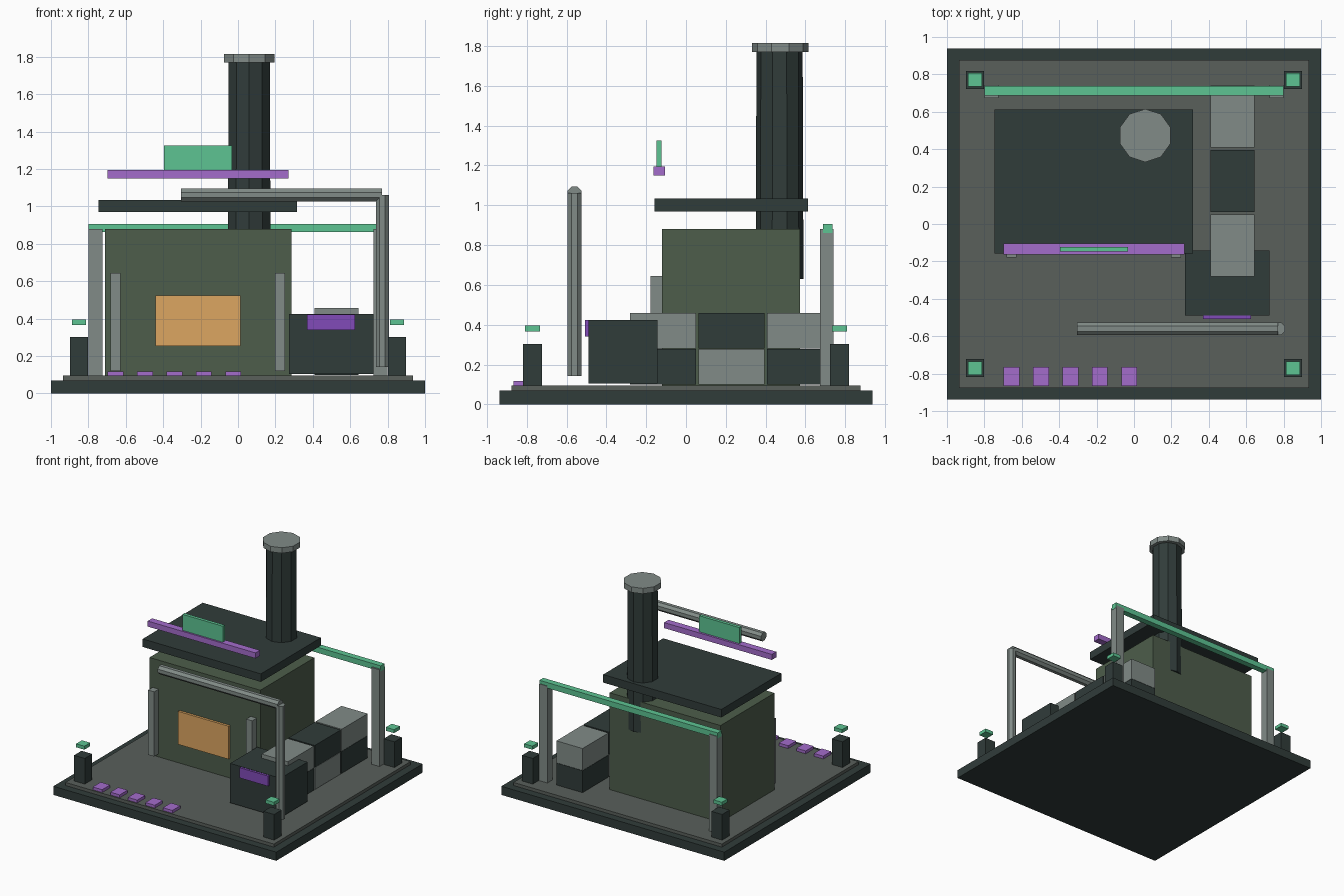
import bpy, bmesh
from math import radians
from mathutils import Matrix

if "Cube" in bpy.data.objects:
    bpy.data.objects.remove(bpy.data.objects["Cube"])


def mat(name, r, g, b):
    m = bpy.data.materials.new(name)
    m.diffuse_color = (r, g, b, 1)
    m.use_nodes = True
    m.node_tree.nodes["Principled BSDF"].inputs["Base Color"].default_value = m.diffuse_color
    return m


DARK = mat("dark_metal", 0.03, 0.045, 0.042)
PLATE = mat("plate_metal", 0.10, 0.115, 0.105)
STEEL = mat("steel", 0.22, 0.26, 0.245)
OLIVE = mat("olive_paint", 0.075, 0.11, 0.07)
AMBER = mat("amber_glow", 0.72, 0.38, 0.12)
GREEN = mat("green_light", 0.11, 0.55, 0.29)
PURPLE = mat("purple_light", 0.37, 0.15, 0.60)
VIOLET = mat("violet_screen", 0.22, 0.07, 0.48)


def finish(name, bm, m):
    me = bpy.data.meshes.new(name)
    bm.to_mesh(me)
    bm.free()
    me.materials.append(m)
    ob = bpy.data.objects.new(name, me)
    bpy.context.collection.objects.link(ob)
    return ob


def box(name, x, y, z, m):
    """Box from (min, max) ranges on each axis."""
    bm = bmesh.new()
    mx = Matrix.Translation([(a + b) / 2 for a, b in (x, y, z)])
    mx = mx @ Matrix.Diagonal([b - a for a, b in (x, y, z)] + [1])
    bmesh.ops.create_cube(bm, size=1, matrix=mx)
    return finish(name, bm, m)


def tube(name, centre, r1, r2, length, sides, m, rot=Matrix()):
    bm = bmesh.new()
    bmesh.ops.create_cone(bm, cap_ends=True, segments=sides, radius1=r1, radius2=r2,
                          depth=length, matrix=Matrix.Translation(centre) @ rot)
    return finish(name, bm, m)


# Base and floor
box("base", (-1, 1), (-0.938, 0.938), (0, 0.07), DARK)
box("floor_plate", (-0.935, 0.935), (-0.876, 0.876), (0.07, 0.095), PLATE)

# Main housing, floating roof, window and front ribs
box("housing", (-0.71, 0.285), (-0.12, 0.572), (0.095, 0.88), OLIVE)
box("roof", (-0.745, 0.315), (-0.157, 0.612), (0.97, 1.035), DARK)
box("furnace_window", (-0.44, 0.013), (-0.14, -0.11), (0.255, 0.523), AMBER)
for i, x in enumerate((-0.655, 0.225)):
    box(f"front_rib_{i}", (x - 0.027, x + 0.027), (-0.178, -0.115), (0.12, 0.645), STEEL)

# Chimney
tube("chimney", (0.06, 0.47, 1.2), 0.12, 0.116, 1.14, 10, DARK)
tube("chimney_cap", (0.06, 0.473, 1.793), 0.142, 0.142, 0.045, 10, STEEL)

# Sign above the roof
box("sign_bar", (-0.697, 0.27), (-0.162, -0.105), (1.15, 1.195), PURPLE)
box("sign_panel", (-0.395, -0.033), (-0.148, -0.122), (1.195, 1.325), GREEN)

# Rear gantry
for side in (-1, 1):
    xs = sorted((side * 0.725, side * 0.798))
    box(f"gantry_post_{side}", xs, (0.674, 0.742), (0.095, 0.88), STEEL)
box("gantry_beam", (-0.8, 0.8), (0.687, 0.737), (0.862, 0.907), GREEN)

# Corner bollards with floating lamps
for sx in (-1, 1):
    for sy in (-1, 1):
        x, y = sx * 0.85, sy * 0.771
        for name, h, z, m in (("bollard", 0.048, (0.095, 0.303), DARK),
                              ("lamp", 0.037, (0.367, 0.395), GREEN)):
            box(f"{name}_{sx}_{sy}", (x - h, x + h), (y - h, y + h), z, m)

# Pipework, octagonal with flat sides facing the axes
turn = Matrix.Rotation(radians(22.5), 4, 'Z')
tube("pipe_upright", (0.772, -0.56, 0.602), 0.037, 0.037, 0.92, 8, STEEL, turn)
tube("pipe_crossbar", (0.233, -0.56, 1.061), 0.037, 0.037, 1.076, 8, STEEL,
     Matrix.Rotation(radians(90), 4, 'Y') @ turn)

# Control box
box("control_box", (0.273, 0.725), (-0.49, -0.143), (0.105, 0.425), DARK)
box("control_screen", (0.37, 0.625), (-0.508, -0.485), (0.34, 0.423), VIOLET)

# Crates: two layers in a checker pattern
for layer in range(2):
    for i in range(3):
        yc, z = -0.116 + 0.345 * i, 0.1 + 0.18 * layer
        box(f"crate_{layer}_{i}", (0.41, 0.645), (yc - 0.166, yc + 0.166),
            (z, z + 0.178), STEEL if (layer + i) % 2 else DARK)

# Floor marker lights
for i in range(5):
    x = -0.655 + 0.1575 * i
    box(f"floor_marker_{i}", (x - 0.042, x + 0.042), (-0.866, -0.764), (0.095, 0.118), PURPLE)
